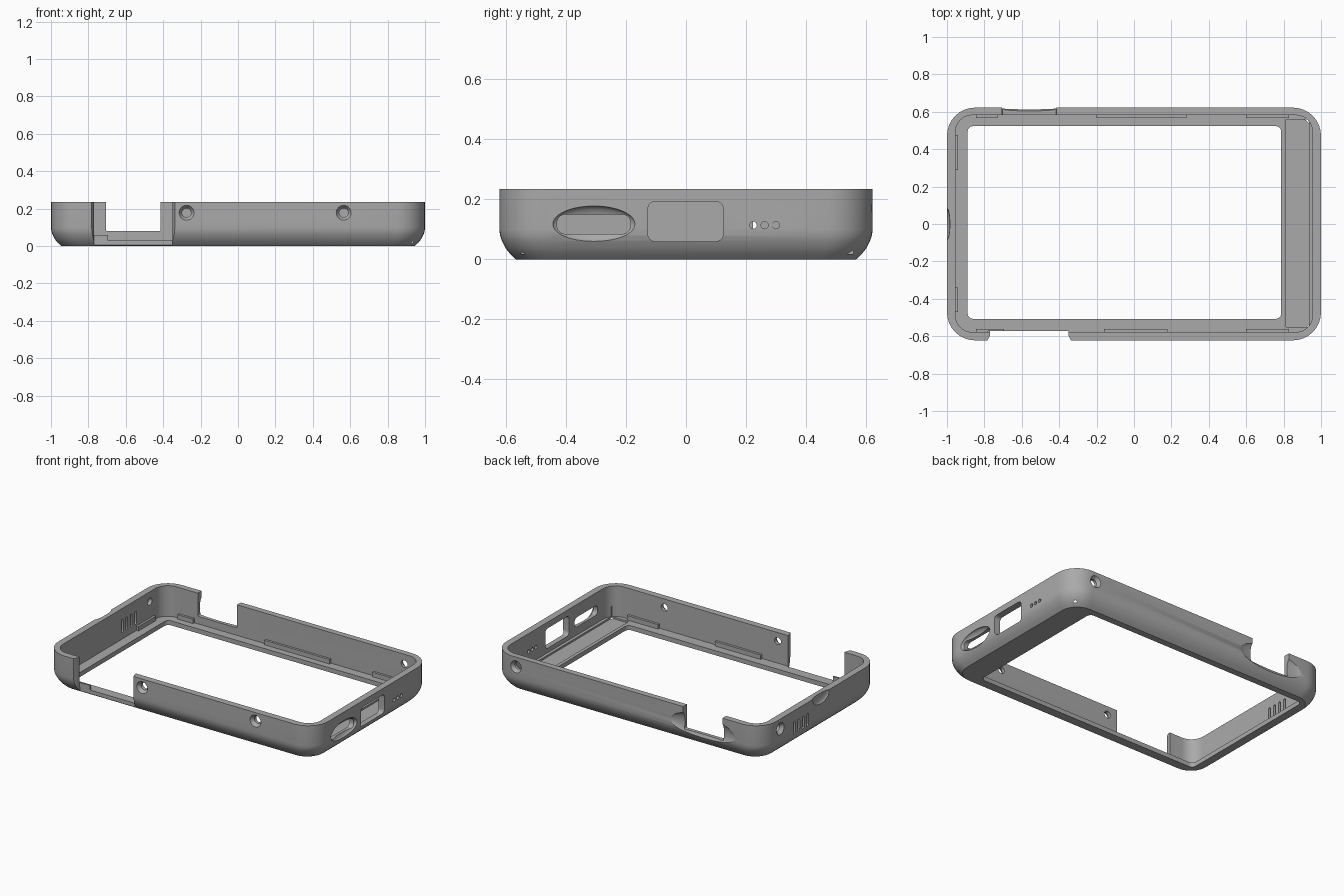
import bpy, bmesh, math
from mathutils import Vector

if "Cube" in bpy.data.objects:
    bpy.data.objects.remove(bpy.data.objects["Cube"])

grey = bpy.data.materials.new("case grey")
grey.diffuse_color = (0.40, 0.40, 0.40, 1)
grey.use_nodes = True
grey.node_tree.nodes["Principled BSDF"].inputs["Base Color"].default_value = grey.diffuse_color


def rrect(x0, x1, y0, y1, r, n=8):
    """Outline of a rounded rectangle, counter-clockwise."""
    pts = []
    for k, (cx, cy) in enumerate([(x1 - r, y1 - r), (x0 + r, y1 - r),
                                  (x0 + r, y0 + r), (x1 - r, y0 + r)]):
        for i in range(n + 1):
            a = math.pi / 2 * (k + i / n)
            pts.append((cx + r * math.cos(a), cy + r * math.sin(a)))
    return pts


def circle(cx, cy, r, n=24):
    return [(cx + r * math.cos(2 * math.pi * i / n),
             cy + r * math.sin(2 * math.pi * i / n)) for i in range(n)]


def place(axis, p, d):
    """Put a 2D outline point at depth d along an axis."""
    return {'x': (d, p[0], p[1]), 'y': (p[0], d, p[1]), 'z': (p[0], p[1], d)}[axis]


def loft(name, loops, axis='z', ring=False):
    """Skin (outline, depth) loops; a ring joins last to first, else ends are capped."""
    bm = bmesh.new()
    rows = [[bm.verts.new(place(axis, p, d)) for p in pts] for pts, d in loops]
    n = len(rows[0])
    pairs = list(zip(rows, rows[1:])) + ([(rows[-1], rows[0])] if ring else [])
    for a, b in pairs:
        for i in range(n):
            bm.faces.new((a[i], a[(i + 1) % n], b[(i + 1) % n], b[i]))
    if not ring:
        bm.faces.new(rows[0])
        bm.faces.new(rows[-1])
    bmesh.ops.recalc_face_normals(bm, faces=bm.faces)
    return finish(name, bm)


def finish(name, bm):
    me = bpy.data.meshes.new(name)
    bm.to_mesh(me)
    bm.free()
    ob = bpy.data.objects.new(name, me)
    bpy.context.collection.objects.link(ob)
    me.materials.append(grey)
    return ob


def ellipsoid(c, s):
    bm = bmesh.new()
    bmesh.ops.create_uvsphere(bm, u_segments=48, v_segments=24, radius=1)
    for v in bm.verts:
        v.co = Vector([c[i] + s[i] * v.co[i] for i in range(3)])
    return finish("scoop_cutter", bm)


def prism(name, pts, axis, d0, d1):
    return loft(name, [(pts, d0), (pts, d1)], axis)


def cut(cutter):
    mod = case.modifiers.new("cut", 'BOOLEAN')
    mod.operation, mod.solver, mod.object = 'DIFFERENCE', 'EXACT', cutter
    bpy.context.view_layer.objects.active = case
    bpy.ops.object.modifier_apply(modifier=mod.name)
    bpy.data.objects.remove(cutter)


# Case tub: outer skin with rounded bottom edge, inner wall, floor and screen opening
W, D, H, FLOOR = 1.0, 0.622, 0.235, 0.03
loops = []
for inset, z in [(0.055, 0), (0.036, 0.018), (0.02, 0.038), (0.008, 0.062), (0.002, 0.08), (0, 0.1), (0, H)]:
    loops.append((rrect(-W + inset, W - inset, -D + inset, D - inset, 0.15 - inset * 0.6), z))
inner = rrect(-0.955, 0.955, -0.578, 0.582, 0.09)
opening = rrect(-0.89, 0.787, -0.507, 0.523, 0.03)
loops += [(inner, H), (inner, FLOOR), (opening, FLOOR), (opening, 0)]
case = loft("case_frame", loops, ring=True)

# Wide front gap with flared ends
cut(prism("gap_cutter", [(-0.77, -0.572), (-0.77, -0.595), (-0.795, -0.65), (-0.325, -0.65),
                         (-0.35, -0.595), (-0.35, -0.572)], 'z', -0.1, 0.4))

# Back notch with finger scoop
cut(prism("notch_cutter", rrect(-0.705, -0.415, 0.08, 0.5, 0.005), 'y', 0.54, 0.8))
cut(ellipsoid((-0.56, 0.632, 0.13), (0.25, 0.035, 0.085)))

# Left thumb scoop on the rim
cut(ellipsoid((-1.0, 0, 0.225), (0.016, 0.085, 0.05)))

# Right side: recessed port, rectangular window, small holes
cut(ellipsoid((1.0, -0.307, 0.118), (0.032, 0.137, 0.06)))
cut(prism("port_cutter", rrect(-0.43, -0.185, 0.085, 0.15, 0.028), 'x', 0.9, 1.1))
cut(prism("window_cutter", rrect(-0.127, 0.124, 0.06, 0.193, 0.025), 'x', 0.9, 1.1))
for y in (0.224, 0.262, 0.3):
    cut(prism("pinhole_cutter", circle(y, 0.114, 0.012, 16), 'x', 0.9, 1.1))

# Left side vent slots
for i in range(4):
    y = 0.14 + 0.047 * i
    cut(prism("vent_cutter", rrect(y - 0.01, y + 0.01, 0.075, 0.16, 0.009, 4), 'x', -1.1, -0.9))


# Countersunk screw holes on front, back and left walls
def screw(axis, u, z, side, face):
    ring = [(0.046, face + 0.01), (0.04, face), (0.024, face - 0.022), (0.024, face - 0.1)]
    cut(loft("screw_cutter", [(circle(u, z, r), side * d) for r, d in ring], axis))


screw('y', -0.275, 0.178, -1, D)
screw('y', 0.565, 0.178, -1, D)
screw('y', 0.825, 0.17, 1, D)
screw('x', 0.43, 0.17, -1, W)

# Shallow recess in the floor along the right side
cut(prism("recess_cutter", rrect(0.81, 0.935, -0.55, 0.558, 0.005), 'z', 0.018, 0.1))

case.select_set(True)
bpy.context.view_layer.objects.active = case
bpy.ops.object.shade_smooth_by_angle(angle=math.radians(25))

# Low support ribs where the walls meet the floor
ribs = [(x0, x1, y0, y1) for x0, x1, y0, y1 in (
    (-0.845, -0.73, 0.567, 0.59), (-0.2, 0.28, 0.567, 0.59), (0.6, 0.83, 0.567, 0.59),
    (-0.845, -0.78, -0.585, -0.562), (-0.78, -0.695, -0.572, -0.562),
    (-0.16, 0.18, -0.585, -0.562), (0.6, 0.83, -0.585, -0.562),
    (-0.96, -0.94, 0.29, 0.475), (-0.96, -0.94, -0.47, -0.34))]
for x0, x1, y0, y1 in ribs:
    prism("support_rib", [(x0, y0), (x1, y0), (x1, y1), (x0, y1)], 'z', FLOOR - 0.005, 0.06)
